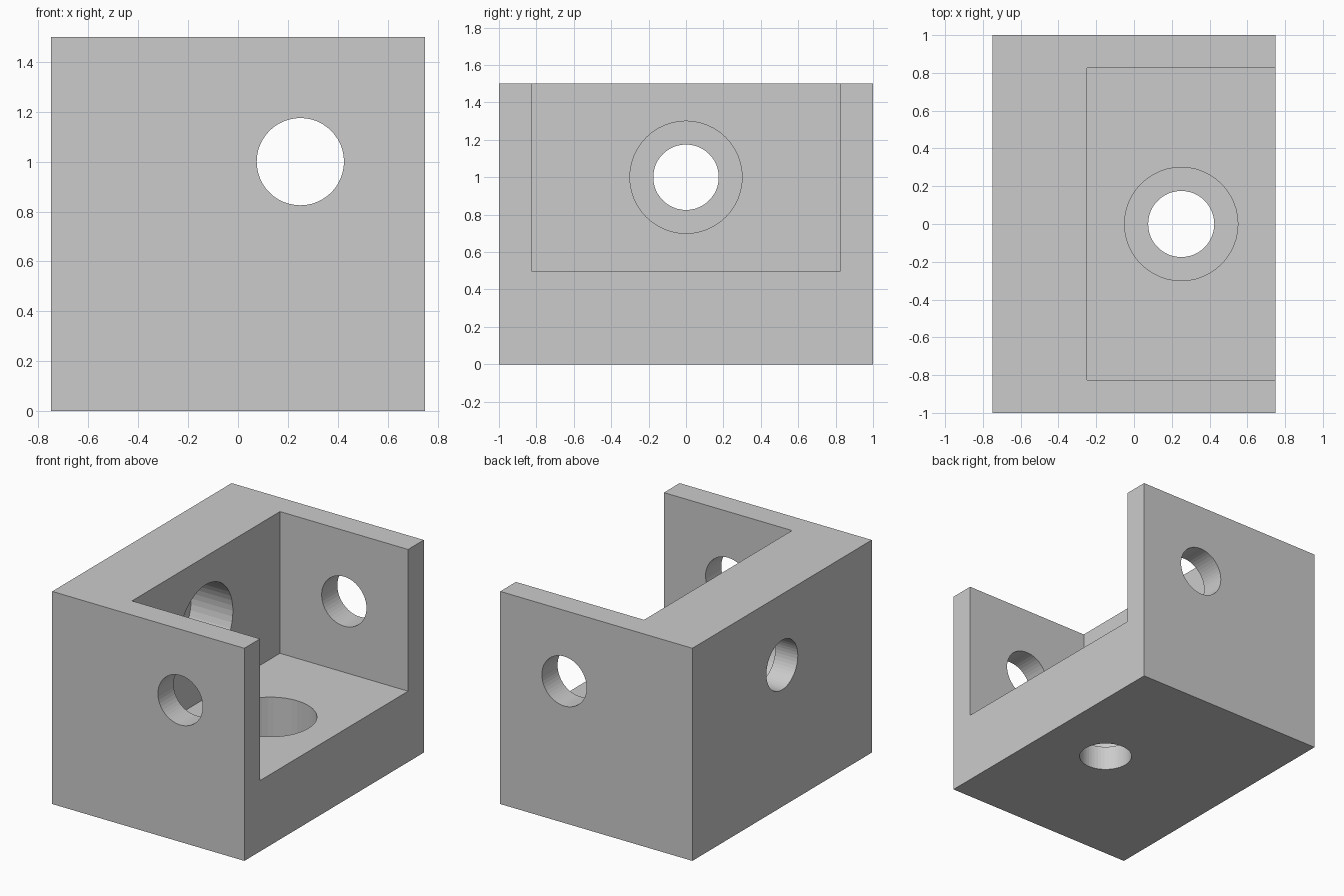
import bpy
from math import pi

if "Cube" in bpy.data.objects:
    bpy.data.objects.remove(bpy.data.objects["Cube"])

WALL = 0.175          # thin wall thickness
HOLE_R, BORE_R = 0.175, 0.30
HX, HZ = 0.25, 1.0    # hole axis position


def box(name, lo, hi):
    centre = [(a + b) / 2 for a, b in zip(lo, hi)]
    bpy.ops.mesh.primitive_cube_add(size=1, location=centre)
    ob = bpy.context.object
    ob.name = name
    ob.scale = [b - a for a, b in zip(lo, hi)]
    bpy.ops.object.transform_apply(location=False, rotation=False, scale=True)
    return ob


def drill(name, radius, length, centre, rot=(0, 0, 0)):
    bpy.ops.mesh.primitive_cylinder_add(vertices=48, radius=radius, depth=length,
                                        location=centre, rotation=rot)
    ob = bpy.context.object
    ob.name = name
    return ob


def cut(target, cutter):
    cutter.hide_render = True
    mod = target.modifiers.new(cutter.name, 'BOOLEAN')
    mod.operation = 'DIFFERENCE'
    mod.solver = 'EXACT'
    mod.object = cutter
    bpy.context.view_layer.objects.active = target
    bpy.ops.object.modifier_apply(modifier=mod.name)
    bpy.data.objects.remove(cutter, do_unlink=True)


# Solid block with a pocket open to the top and the right
bracket = box("corner_bracket", (-0.75, -1, 0), (0.75, 1, 1.5))
cut(bracket, box("pocket", (-0.25, -1 + WALL, 0.5), (1.0, 1 - WALL, 2.0)))

# Plain holes through both side walls
for side in (-1, 1):
    cut(bracket, drill("side_hole", HOLE_R, 0.4, (HX, side * (1 - WALL / 2), HZ), (pi / 2, 0, 0)))

# Counterbored holes in the back wall and the floor, leaving a thin web
web, depth = WALL, 0.5
cut(bracket, drill("wall_hole", HOLE_R, 1.0, (-0.6, 0, HZ), (0, pi / 2, 0)))
cut(bracket, drill("wall_bore", BORE_R, depth, (-0.75 + web + depth / 2, 0, HZ), (0, pi / 2, 0)))
cut(bracket, drill("floor_hole", HOLE_R, 1.0, (HX, 0, 0.1)))
cut(bracket, drill("floor_bore", BORE_R, depth, (HX, 0, web + depth / 2)))
